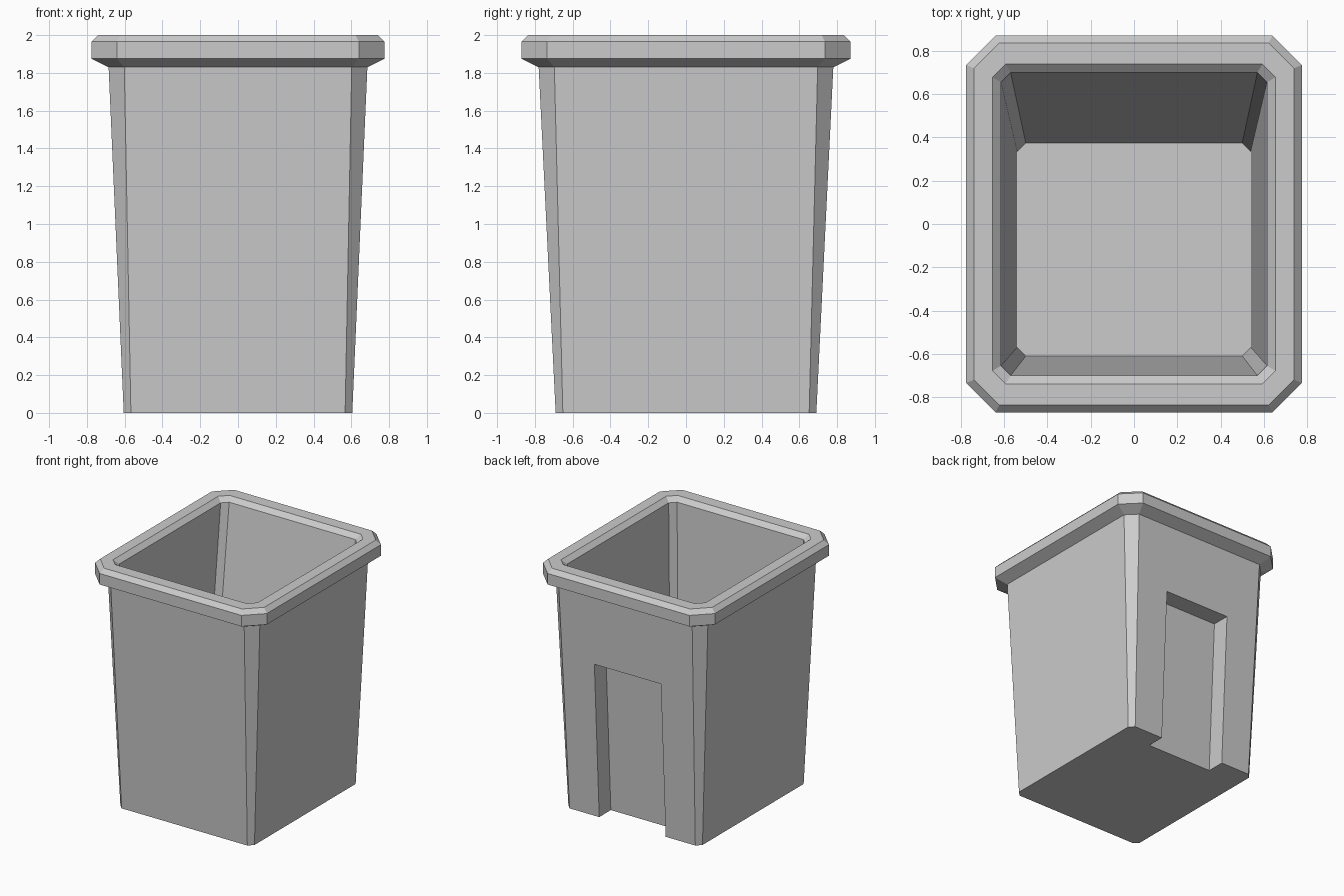
import bpy
import bmesh

old = bpy.data.objects.get("Cube")
if old:
    bpy.data.objects.remove(old, do_unlink=True)

# One flat grey for the whole bin
grey = bpy.data.materials.new("light_grey")
grey.use_nodes = True
colour = (0.6, 0.6, 0.6, 1)
grey.diffuse_color = colour
grey.node_tree.nodes["Principled BSDF"].inputs["Base Color"].default_value = colour


def ring(bm, z, hx, y0, y1, c):
    """Rectangle with cut corners, as eight vertices."""
    pts = [(hx, y0 + c), (hx, y1 - c), (hx - c, y1), (c - hx, y1),
           (-hx, y1 - c), (-hx, y0 + c), (c - hx, y0), (hx - c, y0)]
    return [bm.verts.new((x, y, z)) for x, y in pts]


def make_object(name, bm):
    bmesh.ops.recalc_face_normals(bm, faces=bm.faces)
    mesh = bpy.data.meshes.new(name)
    bm.to_mesh(mesh)
    bm.free()
    mesh.materials.append(grey)
    obj = bpy.data.objects.new(name, mesh)
    bpy.context.collection.objects.link(obj)
    return obj


# Bin: outer wall, rim, inner lip and hollow lofted from base to inner floor
# (height, half width, front y, back y, corner cut)
sections = [
    (0.0, 0.605, -0.69, 0.69, 0.038),
    (1.83, 0.685, -0.78, 0.78, 0.083),
    (1.875, 0.775, -0.87, 0.87, 0.135),
    (1.965, 0.775, -0.87, 0.87, 0.135),
    (2.0, 0.74, -0.837, 0.837, 0.118),
    (2.0, 0.653, -0.738, 0.738, 0.06),
    (1.965, 0.615, -0.70, 0.70, 0.045),
    (0.1, 0.54, -0.61, 0.375, 0.04),
]
bm = bmesh.new()
rings = [ring(bm, *s) for s in sections]
for a, b in zip(rings, rings[1:]):
    for i in range(8):
        j = (i + 1) % 8
        bm.faces.new((a[i], a[j], b[j], b[i]))
bm.faces.new(rings[0])
bm.faces.new(rings[-1])
bin_body = make_object("bin_body", bm)

# Recess in the back wall, its inner face parallel to the leaning wall
lean = 0.09 / 1.83
low, high, depth_y = -0.2, 1.27, 0.54
profile = [(depth_y + lean * low, low), (1.2, low),
           (1.2, high), (depth_y + lean * high, high)]
bm = bmesh.new()
side = bm.faces.new([bm.verts.new((-0.3, y, z)) for y, z in profile])
out = bmesh.ops.extrude_face_region(bm, geom=[side])
moved = [v for v in out["geom"] if isinstance(v, bmesh.types.BMVert)]
bmesh.ops.translate(bm, verts=moved, vec=(0.6, 0, 0))
cutter = make_object("recess_cutter", bm)
cutter.hide_render = True

cut = bin_body.modifiers.new("back_recess", 'BOOLEAN')
cut.operation = 'DIFFERENCE'
cut.solver = 'EXACT'
cut.object = cutter
bpy.context.view_layer.objects.active = bin_body
bpy.ops.object.modifier_apply(modifier=cut.name)
bpy.data.objects.remove(cutter, do_unlink=True)
